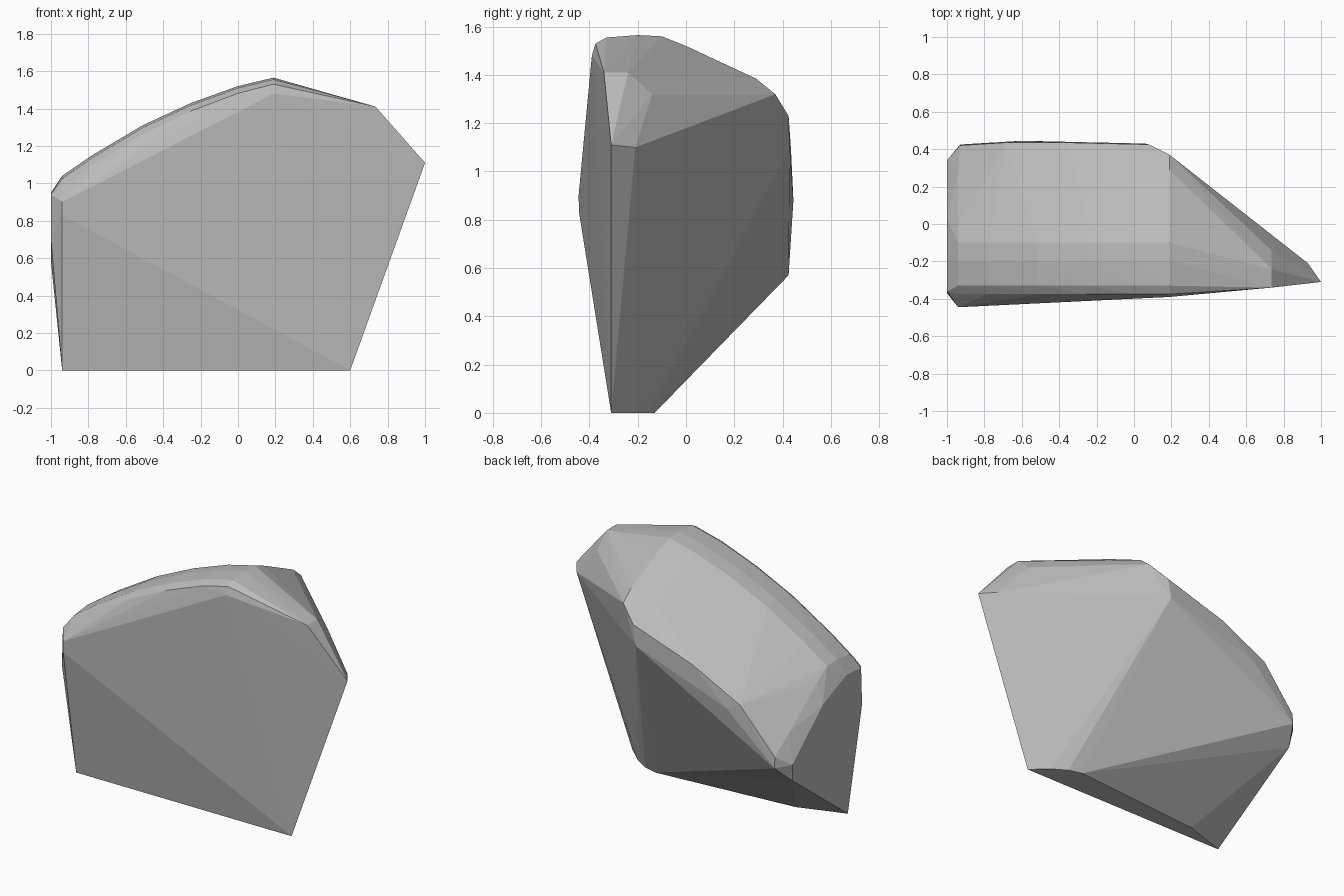
import bpy, bmesh

stone = bpy.data.materials.new("stone_grey")
stone.diffuse_color = (0.5, 0.5, 0.5, 1)

# crown: one cross-section swept along a curved ridge, dropping more steeply to the left
ridge = [(0.19, 1.565), (0.0, 1.52), (-0.25, 1.43), (-0.51, 1.31), (-0.78, 1.15), (-0.94, 1.04)]
section = [(-0.375, 0.035), (-0.33, 0.01), (-0.2, 0), (-0.1, 0.005),
           (0, 0.045), (0.29, 0.18), (0.37, 0.245)]
points = []
for x, top in ridge:
    steep = 1 + 0.6 * (0.19 - x) / 1.13
    points += [(x, y, top - drop * steep) for y, drop in section]

# base outline
points += [(x, y, 0) for x, y in [(-0.94, -0.31), (0.6, -0.31), (0.49, -0.21),
                                  (0.4, -0.155), (0.31, -0.13), (-0.64, -0.21)]]
# front face rim
points += [(0.19, -0.39, 1.48), (-0.94, -0.445, 0.9), (-0.94, -0.443, 0.83)]
# pointed right end
points += [(0.735, -0.34, 1.41), (0.735, -0.24, 1.41), (0.735, -0.14, 1.32),
           (1.0, -0.31, 1.11), (0.93, -0.21, 1.1)]
# back rim
points += [(0.06, 0.43, 1.1), (0.08, 0.425, 1.23), (-0.35, 0.435, 1.09), (-0.6, 0.445, 0.88),
           (-0.69, 0.435, 0.92), (-0.93, 0.425, 0.57), (-0.93, 0.42, 0.64)]
# left end
points += [(-1, -0.36, 0.94), (-1, -0.37, 0.7), (-1, -0.21, 0.95), (-1, 0.03, 0.85),
           (-1, 0.34, 0.58), (-0.985, 0.32, 0.465)]

# wrap the points in a convex faceted shell
bm = bmesh.new()
for p in points:
    bm.verts.new(p)
hull = bmesh.ops.convex_hull(bm, input=bm.verts[:])
loose = {g for g in hull["geom_interior"] + hull["geom_unused"] if isinstance(g, bmesh.types.BMVert)}
bmesh.ops.delete(bm, geom=list(loose), context='VERTS')
bmesh.ops.recalc_face_normals(bm, faces=bm.faces[:])
mesh = bpy.data.meshes.new("rock")
bm.to_mesh(mesh)
bm.free()
mesh.materials.append(stone)
rock = bpy.data.objects.new("rock", mesh)
bpy.context.collection.objects.link(rock)
